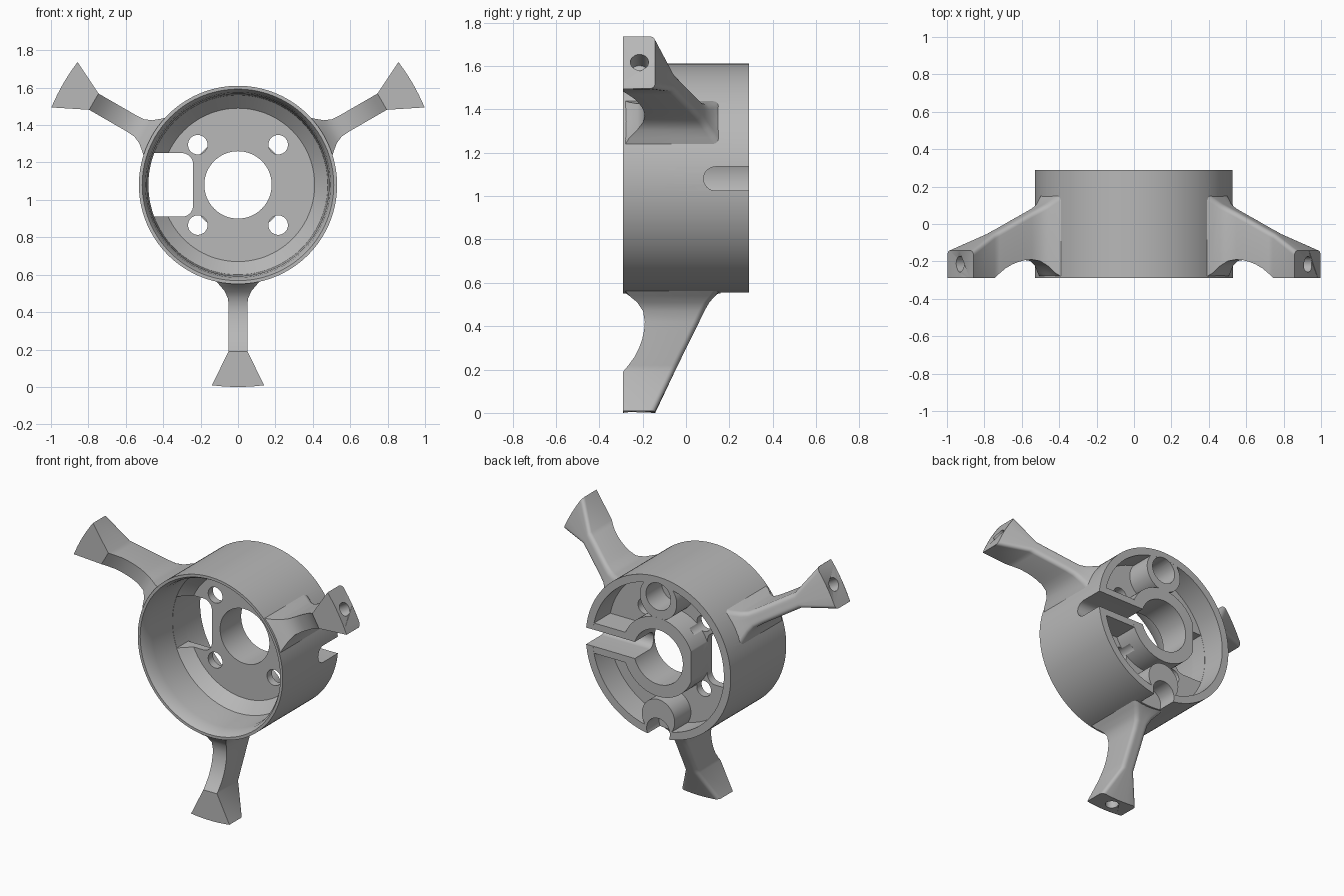
import bpy, bmesh, math
from math import sin, cos, pi, radians, sqrt
from mathutils import Matrix, Vector

if "Cube" in bpy.data.objects:
    bpy.data.objects.remove(bpy.data.objects["Cube"])

CENTRE = 1.08      # height of the ring axis, also the reach of the arms
BACK = 0.29        # half depth along y
PLATE = 0.12       # rear side of the floor plate

grey = bpy.data.materials.new("machined_grey")
grey.use_nodes = True
grey.diffuse_color = (0.48, 0.48, 0.48, 1)
grey.node_tree.nodes["Principled BSDF"].inputs["Base Color"].default_value = (0.48, 0.48, 0.48, 1)


def make(name, rings, closed_loop=False):
    """Skin a list of equal point rings; cap the ends unless the loop closes."""
    bm = bmesh.new()
    vs = [[bm.verts.new(p) for p in ring] for ring in rings]
    n = len(vs[0])
    pairs = list(zip(vs, vs[1:])) + ([(vs[-1], vs[0])] if closed_loop else [])
    for a, b in pairs:
        for i in range(n):
            j = (i + 1) % n
            bm.faces.new((a[i], a[j], b[j], b[i]))
    if not closed_loop:
        bm.faces.new(vs[0])
        bm.faces.new(vs[-1])
    bmesh.ops.recalc_face_normals(bm, faces=bm.faces)
    mesh = bpy.data.meshes.new(name)
    bm.to_mesh(mesh)
    bm.free()
    mesh.materials.append(grey)
    ob = bpy.data.objects.new(name, mesh)
    bpy.context.collection.objects.link(ob)
    return ob


def arc(cx, cz, r, a0, a1, n):
    return [(cx + r * cos(radians(a0 + (a1 - a0) * i / n)),
             cz + r * sin(radians(a0 + (a1 - a0) * i / n))) for i in range(n + 1)]


def along_y(name, pts, y0, y1):
    return make(name, [[(x, y, z) for x, z in pts] for y in (y0, y1)])


def rod(name, x, z, r, y0, y1):
    return along_y(name, arc(x, z, r, 0, 360, 48)[:-1], y0, y1)


def combine(target, tool, operation):
    tool.hide_render = True
    bpy.context.view_layer.objects.active = target
    mod = target.modifiers.new("bool", "BOOLEAN")
    mod.operation, mod.object, mod.solver = operation, tool, "EXACT"
    bpy.ops.object.modifier_apply(modifier=mod.name)
    bpy.data.objects.remove(tool)


# Ring body: wall, floor plate and hub turned from one profile (radius, y)
profile = [(0.53, -BACK), (0.53, BACK), (0.48, BACK), (0.48, PLATE),
           (0.26, PLATE), (0.26, BACK), (0.18, BACK), (0.18, 0.07),
           (0.41, 0.07), (0.48, 0.0), (0.487, -0.2), (0.495, -0.26), (0.512, -BACK)]
steps = 120
body = make("ring_mount", [[(r * cos(2 * pi * i / steps), y, r * sin(2 * pi * i / steps))
                            for r, y in profile] for i in range(steps)], True)

# Ribs beside the slot, and bosses at top and bottom of the rear pocket
rib = [(0.21, -0.1), (0.495, -0.1), (0.495, 0.1), (0.21, 0.1)]
combine(body, along_y("slot_rib", rib, 0.1, BACK - 0.0005), "UNION")
combine(body, rod("top_boss", 0, 0.385, 0.135, 0.1, BACK - 0.0005), "UNION")
combine(body, rod("bottom_boss", 0, -0.4, 0.12, 0.1, BACK - 0.0005), "UNION")

# Arms: (radius, half width, front y, rear y) stations from root to tip
stations = [(0.52, 0.125, -0.289, 0.16), (0.54, 0.095, -0.262, 0.135),
            (0.57, 0.07, -0.225, 0.108), (0.61, 0.053, -0.198, 0.085),
            (0.66, 0.05, -0.19, 0.061), (0.70, 0.05, -0.193, 0.041),
            (0.74, 0.05, -0.202, 0.022), (0.78, 0.05, -0.216, 0.002),
            (0.82, 0.05, -0.236, -0.018), (0.86, 0.05, -0.265, -0.037),
            (0.89, 0.05, -0.29, -0.052), (CENTRE, 0.14, -0.29, -0.142)]


def arm_section(r, w, front, rear, curved):
    """Section with sharp front corners and rounded rear corners."""
    c = 0.028
    flat = [(-w, front)]
    for k in range(-8, 9):
        flat.append((k / 8 * w, front))
    flat = flat[1:]
    flat += arc(w - c, rear - c, c, 0, 90, 5)
    flat += [(k / 4 * (w - c), rear) for k in (2, 0, -2)]
    flat += arc(c - w, rear - c, c, 90, 180, 5)
    return [(sqrt(r * r - x * x) if curved else r, y, x) for x, y in flat]


last = len(stations) - 1
for angle in (30, 150, 270):
    arm = make("arm", [arm_section(*s, i in (0, last)) for i, s in enumerate(stations)])
    # Screw hole in the foot
    hole = arc(0, -0.215, 0.042, 0, 360, 32)[:-1]
    combine(arm, make("foot_hole", [[(r, y, x) for x, y in hole] for r in (0.97, 1.2)]),
            "DIFFERENCE")
    arm.data.transform(Matrix.Rotation(radians(-angle), 4, "Y"))
    combine(body, arm, "UNION")

# Screw holes in the plate
for sx in (-1, 1):
    for sz in (-1, 1):
        combine(body, rod("screw_hole", sx * 0.215, sz * 0.215, 0.052, 0, 0.2), "DIFFERENCE")

# Blind hole in the top boss and open notch at the bottom
combine(body, rod("top_hole", 0, 0.4, 0.09, 0.125, 0.4), "DIFFERENCE")
combine(body, rod("bottom_notch", 0, -0.49, 0.085, 0.16, 0.4), "DIFFERENCE")

# Side window through the plate
half = math.degrees(math.asin(0.17 / 0.479))
window = (arc(0, 0, 0.479, 180 - half, 180 + half, 16)
          + arc(-0.30, -0.11, 0.06, 270, 360, 8) + arc(-0.30, 0.11, 0.06, 0, 90, 8))
combine(body, along_y("side_window", window, -0.05, 0.4), "DIFFERENCE")

# Round-ended slot through wall and hub
slot = arc(0.136, 0, 0.055, 90, 270, 16) + [(0.4, -0.055), (0.4, 0.055)]
combine(body, make("side_slot", [[(x, y, z) for y, z in slot] for x in (0.03, 0.7)]),
        "DIFFERENCE")

# Stand on the ground and shade
body.data.transform(Matrix.Translation((0, 0, CENTRE)))
bpy.ops.object.select_all(action="DESELECT")
body.select_set(True)
bpy.context.view_layer.objects.active = body
bpy.ops.object.shade_smooth_by_angle(angle=radians(28))
